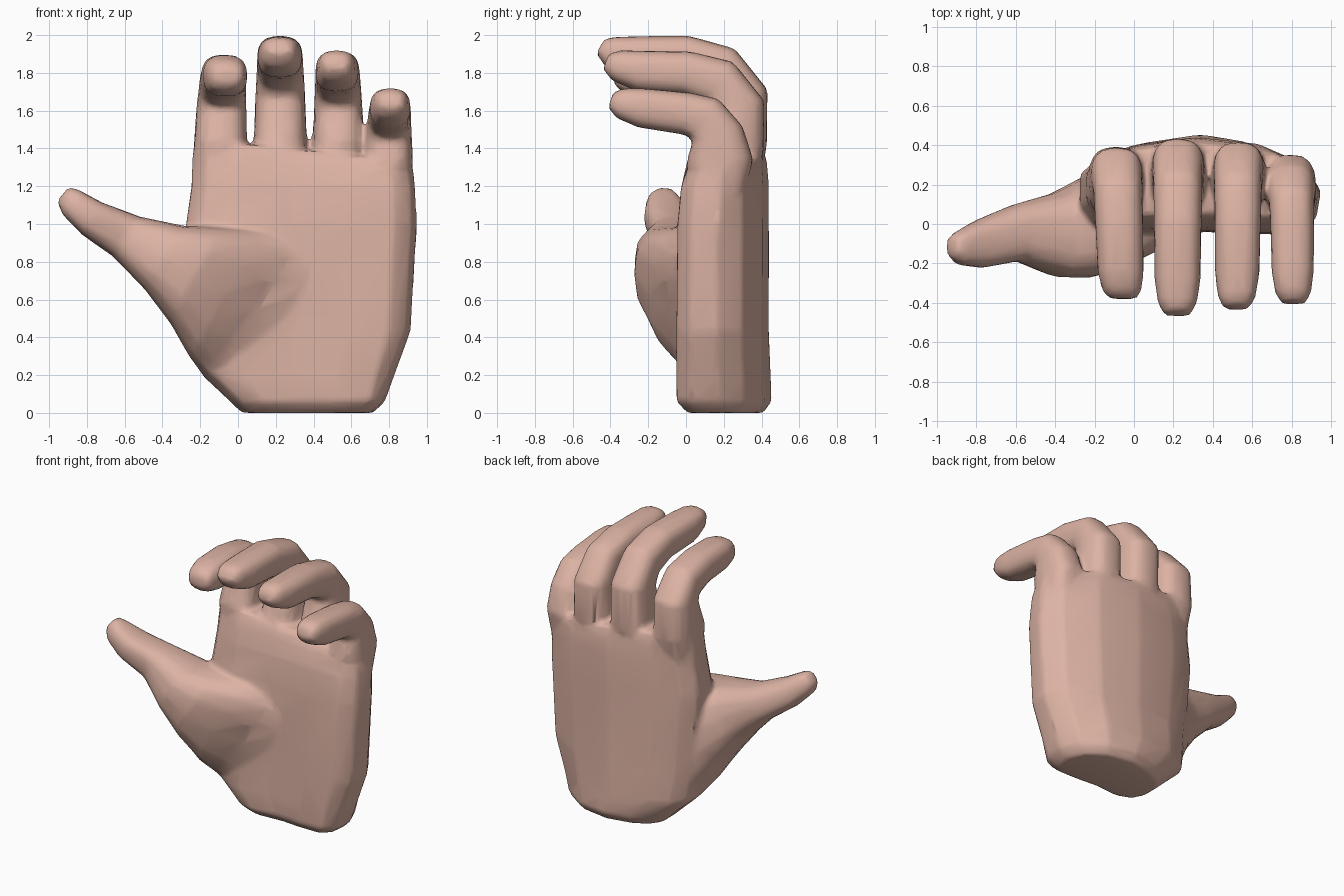
import bpy, bmesh, math
from mathutils import Vector

if "Cube" in bpy.data.objects:
    bpy.data.objects.remove(bpy.data.objects["Cube"])

bm = bmesh.new()


def loft(rings):
    """Closed skin through a list of equal-length point rings."""
    rows = [[bm.verts.new(p) for p in ring] for ring in rings]
    n = len(rows[0])
    faces = [bm.faces.new(rows[0][::-1]), bm.faces.new(rows[-1])]
    for a, b in zip(rows, rows[1:]):
        for i in range(n):
            j = (i + 1) % n
            faces.append(bm.faces.new((a[i], a[j], b[j], b[i])))
    bmesh.ops.recalc_face_normals(bm, faces=faces)


def section(center, u, v, sides=16, power=0.75):
    """Rounded-box ring spanned by half axes u and v."""
    ring = []
    for i in range(sides):
        a = math.tau * i / sides
        c, s = math.cos(a), math.sin(a)
        ring.append(center + u * math.copysign(abs(c) ** power, c)
                    + v * math.copysign(abs(s) ** power, s))
    return ring


# Palm: one arched, slightly cupped outline (unit box) fitted to each level, tilted at the knuckles
outline = [(0, .30), (.06, .10), (.20, .02), (.45, .05), (.70, .02), (.90, .02), (.98, .16),
           (1, .45), (.93, .72), (.74, .93), (.48, 1), (.22, .92), (.07, .78), (0, .62)]
levels = [  # z, tilt, x0, x1, y0, y1
    (0.00, 0, 0.02, 0.72, 0.00, 0.41), (0.06, 0, -0.04, 0.78, -0.06, 0.455),
    (0.20, 0, -0.19, 0.83, -0.06, 0.45), (0.43, 0, -0.22, 0.915, -0.06, 0.44),
    (1.00, 0, -0.275, 0.95, -0.055, 0.44), (1.20, 0, -0.245, 0.94, -0.035, 0.44),
    (1.36, .07, -0.24, 0.93, 0.0, 0.43), (1.45, .12, -0.225, 0.915, 0.03, 0.41)]
loft([[Vector((x0 + (x1 - x0) * a, y0 + (y1 - y0) * b, z - tilt * a)) for a, b in outline]
      for z, tilt, x0, x1, y0, y1 in levels])

# Fingers: bent tubes, (base x, tip x, width scale, (y, z) path)
shape = [(.11, .10), (.141, .185), (.132, .15), (.125, .132),
         (.122, .118), (.118, .11), (.10, .085), (.07, .045)]
fingers = [
    (-0.10, -0.055, 1.0, [(.18, 1.05), (.21, 1.42), (.24, 1.64), (.15, 1.74),
                          (-.02, 1.78), (-.24, 1.785), (-.34, 1.785), (-.38, 1.79)]),
    (0.225, 0.22, 1.0, [(.24, 1.05), (.245, 1.42), (.285, 1.69), (.185, 1.82),
                        (0, 1.88), (-.28, 1.885), (-.40, 1.91), (-.455, 1.94)]),
    (0.535, 0.52, 0.97, [(.23, 1.05), (.235, 1.42), (.27, 1.63), (.18, 1.75),
                         (0, 1.80), (-.25, 1.81), (-.37, 1.84), (-.425, 1.86)]),
    (0.795, 0.81, 0.92, [(.17, 1.0), (.18, 1.34), (.165, 1.47), (.10, 1.56),
                         (0, 1.585), (-.24, 1.615), (-.35, 1.64), (-.40, 1.655)])]
for xa, xb, k, path in fingers:
    pts = [Vector((xa + (xb - xa) * i / 7, y, z)) for i, (y, z) in enumerate(path)]
    rings = []
    for i, (w, t) in enumerate(shape):
        d = (pts[min(i + 1, 7)] - pts[max(i - 1, 0)]).normalized()
        u = Vector((1, 0, 0))
        v = d.cross(u).normalized()
        rings.append(section(pts[i], u * w * k, v * t * (0.5 + k / 2)))
    loft(rings)

# Thumb with its fleshy base: upper edge x z, lower edge x z, front y, back y
thumb = [
    (-.895, 1.20, -.96, 1.12, -.165, -.065), (-.84, 1.18, -.93, 1.05, -.21, -.03),
    (-.72, 1.115, -.83, .945, -.225, .03), (-.52, 1.04, -.66, .825, -.19, .105),
    (-.28, .99, -.50, .66, -.27, .16), (-.10, .985, -.36, .475, -.275, .24),
    (.12, .97, -.255, .29, -.20, .30), (.35, .92, -.18, .19, -.10, .32),
    (.60, .85, -.05, .10, -.02, .32)]
loft([section(Vector(((a + c) / 2, (f + g) / 2, (b + d) / 2)),
              Vector(((a - c) / 2, 0, (b - d) / 2)), Vector((0, (g - f) / 2, 0)))
      for a, b, c, d, f, g in thumb])

# Single skin: fuse the parts, soften the joins, reduce to a light mesh
mesh = bpy.data.meshes.new("hand")
bm.to_mesh(mesh)
bm.free()
hand = bpy.data.objects.new("hand", mesh)
bpy.context.collection.objects.link(hand)
fuse = hand.modifiers.new("fuse", 'REMESH')
fuse.mode = 'VOXEL'
fuse.voxel_size = 0.015
fuse.use_smooth_shade = True
soft = hand.modifiers.new("soften", 'SMOOTH')
soft.factor = 0.5
soft.iterations = 14
light = hand.modifiers.new("lighten", 'DECIMATE')
light.ratio = 0.05

# Skin colour
skin = bpy.data.materials.new("skin")
skin.diffuse_color = (0.72, 0.45, 0.37, 1)
skin.use_nodes = True
skin.node_tree.nodes["Principled BSDF"].inputs["Base Color"].default_value = skin.diffuse_color
mesh.materials.append(skin)
